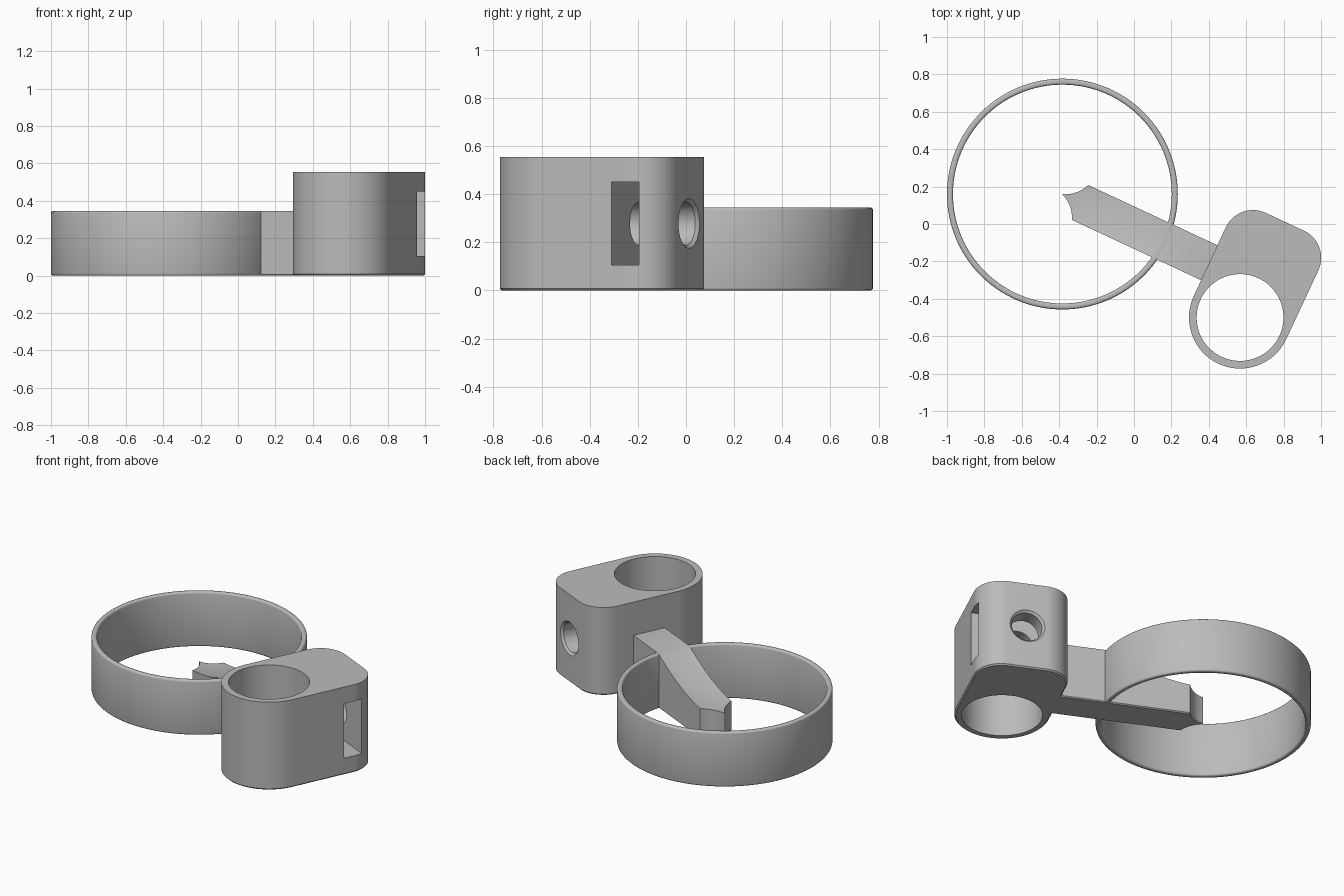
import bpy, bmesh, math
from mathutils import Matrix, Vector

cube = bpy.data.objects.get("Cube")
if cube:
    bpy.data.objects.remove(cube, do_unlink=True)

grey = bpy.data.materials.new("light_grey")
grey.use_nodes = True
colour = (0.5, 0.5, 0.5, 1)
grey.diffuse_color = colour
grey.node_tree.nodes["Principled BSDF"].inputs["Base Color"].default_value = colour

# Clamp frame: origin on the tube axis, arm runs along local -x
CLAMP = Matrix.Translation((0.567, -0.5, 0)) @ Matrix.Rotation(math.radians(-25), 4, "Z")
RING = Matrix.Translation((-0.383, 0.16, 0))
RING_X, ARM_Y = -1.14, 0.196      # ring centre in the clamp frame
HEIGHT, RING_H = 0.555, 0.345
BOLT_Z = 0.278


def finish(bm, name, frame):
    bmesh.ops.recalc_face_normals(bm, faces=bm.faces)
    mesh = bpy.data.meshes.new(name)
    bm.to_mesh(mesh)
    bm.free()
    obj = bpy.data.objects.new(name, mesh)
    obj.matrix_world = frame
    bpy.context.collection.objects.link(obj)
    mesh.materials.append(grey)
    return obj


def arc(cx, cy, r, start, end, n):
    return [(cx + r * math.cos(math.radians(start + (end - start) * i / n)),
             cy + r * math.sin(math.radians(start + (end - start) * i / n)))
            for i in range(n + 1)]


def prism(name, outline, height, chamfer):
    """Extruded outline with a small chamfer round its base."""
    bm = bmesh.new()
    base = bm.faces.new([bm.verts.new((x, y, 0)) for x, y in outline])
    new = bmesh.ops.extrude_face_region(bm, geom=[base], use_keep_orig=True)
    top = [v for v in new["geom"] if isinstance(v, bmesh.types.BMVert)]
    bmesh.ops.translate(bm, verts=top, vec=(0, 0, height))
    bmesh.ops.bevel(bm, geom=list(base.edges), offset=chamfer, segments=1,
                    affect="EDGES", profile=0.5)
    return finish(bm, name, CLAMP)


def lathe(name, profile, frame, closed, steps=96):
    """Revolve (radius, z) points about z."""
    bm = bmesh.new()
    verts = [bm.verts.new((r, 0, z)) for r, z in profile]
    pairs = list(zip(verts, verts[1:] + verts[:1]))
    edges = [bm.edges.new(p) for p in (pairs if closed else pairs[:-1])]
    bmesh.ops.spin(bm, geom=verts + edges, cent=(0, 0, 0), axis=(0, 0, 1),
                   angle=math.tau, steps=steps, use_merge=True)
    bmesh.ops.remove_doubles(bm, verts=bm.verts, dist=1e-5)
    return finish(bm, name, frame)


def box(name, low, high):
    bm = bmesh.new()
    bmesh.ops.create_cube(bm, size=1)
    low, high = Vector(low), Vector(high)
    for v in bm.verts:
        v.co = (low + high) / 2 + v.co * (high - low)
    return finish(bm, name, CLAMP)


def cut(obj, *cutters):
    for cutter in cutters:
        cutter.hide_render = True
        mod = obj.modifiers.new("cut", "BOOLEAN")
        mod.operation, mod.solver, mod.object = "DIFFERENCE", "EXACT", cutter
        bpy.context.view_layer.objects.active = obj
        bpy.ops.object.modifier_apply(modifier=mod.name)
        bpy.data.objects.remove(cutter, do_unlink=True)


# Large thin ring with rounded rims
R_IN, R_OUT, B = 0.585, 0.617, 0.011
ring_profile = []
for cx, cz, start in ((R_OUT - B, B, -90), (R_OUT - B, RING_H - B, 0),
                      (R_IN + B, RING_H - B, 90), (R_IN + B, B, 180)):
    ring_profile += arc(cx, cz, B, start, start + 90, 3)
ring = lathe("large_ring", ring_profile, RING, True, 128)

# Clamp block: round tube end, rounded far corners
R, FAR, CORNER = 0.273, 0.565, 0.16
outline = (arc(0, 0, R, 180, 360, 48)
           + arc(R - CORNER, FAR - CORNER, CORNER, 0, 90, 16)
           + arc(CORNER - R, FAR - CORNER, CORNER, 90, 180, 16))
block = prism("clamp_block", outline, HEIGHT, 0.008)

# Tube bore, nut slot and chamfered bolt hole
bore = lathe("bore_cutter", [(0, -0.1), (0.232, -0.1), (0.232, 0.7), (0, 0.7)], CLAMP, False)
slot = box("nut_slot_cutter", (-0.17, 0.337, 0.105), (0.4, 0.459, 0.45))
along_y = CLAMP @ Matrix.Translation((0, 0, BOLT_Z)) @ Matrix.Rotation(-math.pi / 2, 4, "X")
bolt = lathe("bolt_cutter", [(0, 0.1), (0.09, 0.1), (0.09, FAR - 0.013),
                             (0.104, FAR + 0.001), (0.104, 0.7), (0, 0.7)],
             along_y, False, 48)
bpy.context.view_layer.update()
cut(block, bore, slot, bolt)

# Pointer arm with a concave pointed tip at the ring centre
HALF, TIP = 0.103, 0.105


def tip_curve(side):
    pts = []
    for i in range(9):
        t = i / 8
        sag = 0.016 * 4 * t * (1 - t) * 0.707
        pts.append((RING_X + TIP * t + sag, ARM_Y + side * (HALF * t - sag)))
    return pts


arm_outline = ([(-0.25, ARM_Y - HALF), (-0.25, ARM_Y + HALF)]
               + tip_curve(1)[::-1] + tip_curve(-1)[1:])
arm = prism("pointer_arm", arm_outline, RING_H, 0.006)

# Dished top of the arm inside the ring
LOW, RIM = 0.18, 0.59
dish = [(RIM * i / 14, LOW + (RING_H - LOW) * (i / 14) ** 2) for i in range(15)]
bowl = lathe("dish_cutter", dish + [(RIM, 0.6), (0, 0.6)], RING, False, 128)
bpy.context.view_layer.update()
cut(arm, bowl)

# Smooth the curved walls, keep the edges sharp
bpy.ops.object.select_all(action="DESELECT")
for obj in (ring, block, arm):
    obj.select_set(True)
bpy.context.view_layer.objects.active = ring
bpy.ops.object.shade_smooth_by_angle(angle=math.radians(32))
